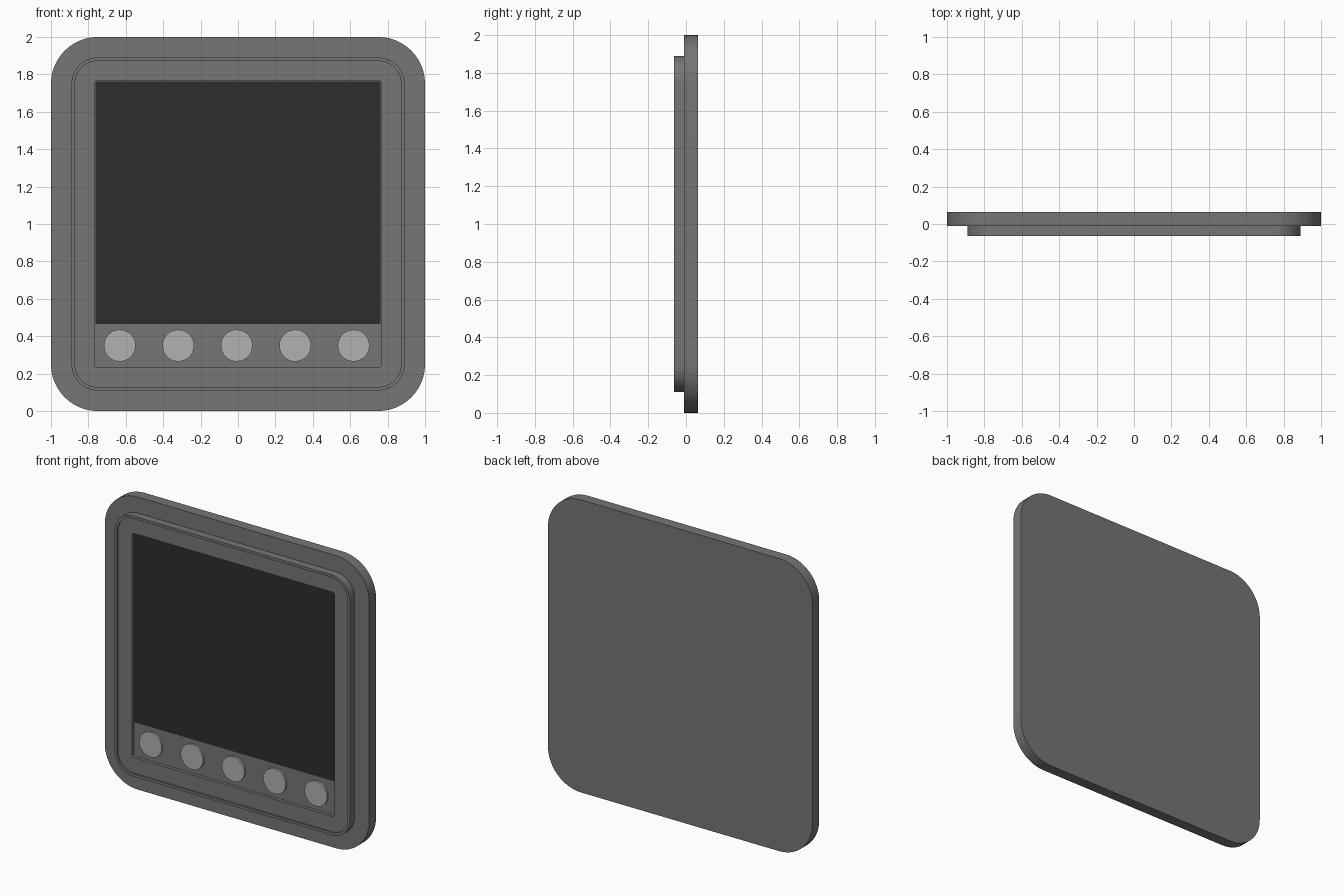
import bpy, bmesh, math
from mathutils import Matrix

if "Cube" in bpy.data.objects:
    bpy.data.objects.remove(bpy.data.objects["Cube"])

CENTRE_Z = 1.0


def material(name, value):
    mat = bpy.data.materials.new(name)
    mat.diffuse_color = (value, value, value, 1)
    mat.use_nodes = True
    mat.node_tree.nodes["Principled BSDF"].inputs["Base Color"].default_value = mat.diffuse_color
    return mat


GREY = material("grey_plastic", 0.18)
DARK = material("dark_glass", 0.026)
LIGHT = material("light_button", 0.44)


def finish(bm, name, mat):
    bmesh.ops.recalc_face_normals(bm, faces=bm.faces)
    mesh = bpy.data.meshes.new(name)
    bm.to_mesh(mesh)
    bm.free()
    mesh.materials.append(mat)
    obj = bpy.data.objects.new(name, mesh)
    bpy.context.collection.objects.link(obj)
    bpy.ops.object.select_all(action='DESELECT')
    bpy.context.view_layer.objects.active = obj
    obj.select_set(True)
    bpy.ops.object.shade_smooth_by_angle(angle=math.radians(30))
    return obj


def rounded_loop(bm, half, radius, y, segments=12):
    """Rounded square of vertices facing the front."""
    verts = []
    for corner, (sx, sz) in enumerate([(1, 1), (-1, 1), (-1, -1), (1, -1)]):
        for i in range(segments + 1):
            a = math.pi / 2 * (corner + i / segments)
            x = sx * (half - radius) + radius * math.cos(a)
            z = sz * (half - radius) + radius * math.sin(a)
            verts.append(bm.verts.new((x, y, CENTRE_Z + z)))
    return verts


def stepped_square(name, steps, mat):
    """Skin a stack of (half size, corner radius, y) loops and cap both ends."""
    bm = bmesh.new()
    loops = [rounded_loop(bm, *s) for s in steps]
    for a, b in zip(loops, loops[1:]):
        n = len(a)
        for i in range(n):
            j = (i + 1) % n
            bm.faces.new((a[i], a[j], b[j], b[i]))
    bm.faces.new(loops[0])
    bm.faces.new(loops[-1])
    return finish(bm, name, mat)


# Wall plate
stepped_square("back_plate", [(1.0, 0.25, 0.063), (1.0, 0.25, -0.011)], GREY)

# Raised bezel with a thin rim and a recessed opening
stepped_square("bezel", [
    (0.89, 0.14, 0.0),
    (0.89, 0.14, -0.063),
    (0.872, 0.122, -0.063),
    (0.872, 0.122, -0.052),
    (0.766, 0.015, -0.052),
    (0.766, 0.015, -0.03),
], GREY)

# Display, filling the upper part of the opening
bm = bmesh.new()
bmesh.ops.create_cube(bm, size=1, matrix=Matrix.Translation((0, -0.025, 1.1145))
                      @ Matrix.Diagonal((1.526, 0.016, 1.297, 1)))
finish(bm, "screen", DARK)

# Row of round buttons under the display
for i in range(5):
    bm = bmesh.new()
    spot = Matrix.Translation((-0.632 + 0.3125 * i, -0.032, 0.35))
    bmesh.ops.create_cone(bm, cap_ends=True, segments=48, radius1=0.085,
                          radius2=0.085, depth=0.022,
                          matrix=spot @ Matrix.Rotation(math.pi / 2, 4, 'X'))
    finish(bm, f"button_{i + 1}", LIGHT)
